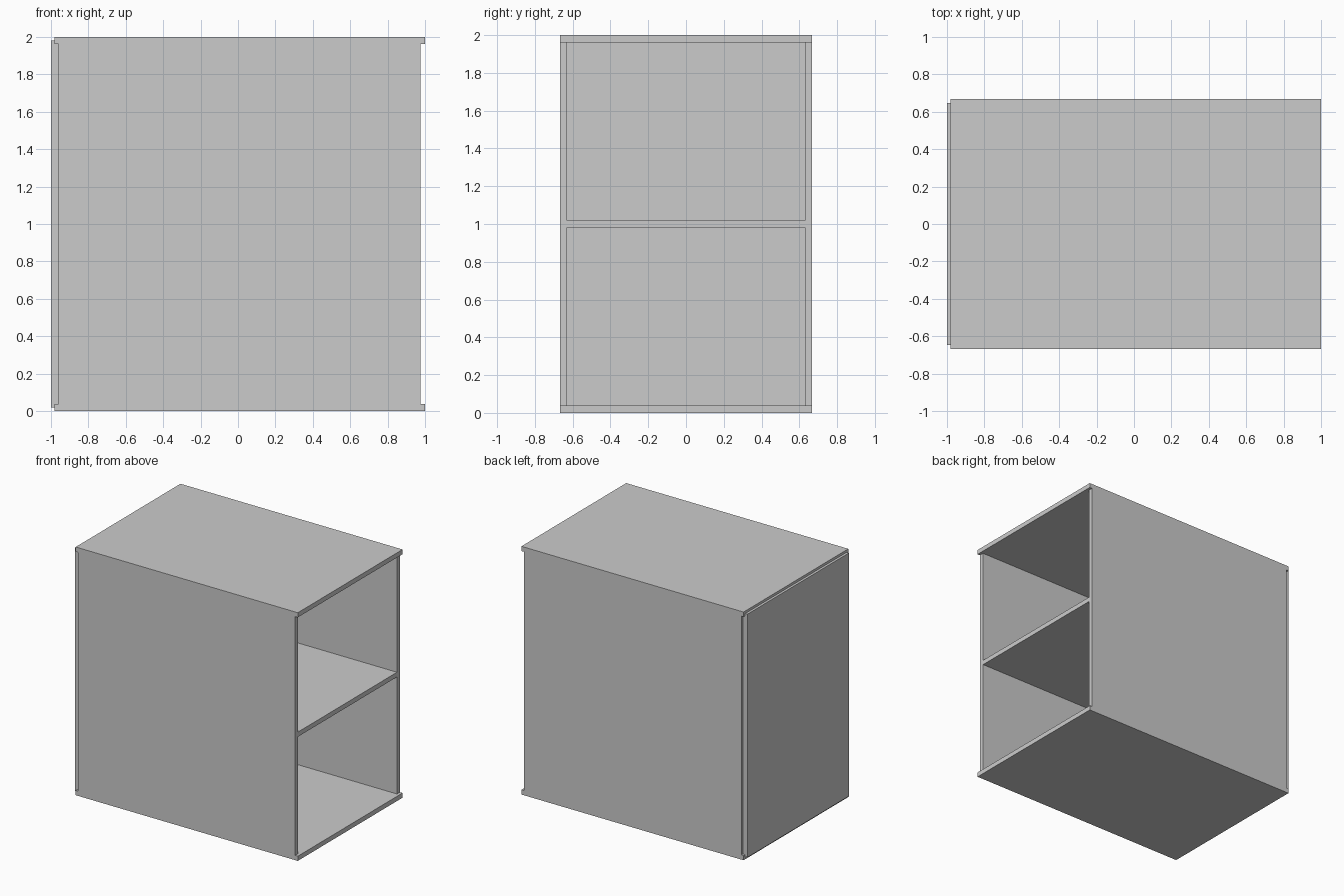
import bpy

if "Cube" in bpy.data.objects:
    bpy.data.objects.remove(bpy.data.objects["Cube"])

T = 0.038        # board thickness
W = 0.667        # half width of the cabinet
H = 2.0          # height


def board(name, x, y, z):
    """Box panel from (min, max) ranges on each axis."""
    bpy.ops.mesh.primitive_cube_add(
        size=1, location=[(a + b) / 2 for a, b in (x, y, z)])
    ob = bpy.context.object
    ob.name = ob.data.name = name
    ob.scale = [b - a for a, b in (x, y, z)]
    bpy.ops.object.transform_apply(location=False, rotation=False, scale=True)
    return ob


# Top and bottom boards, overhanging the open end
for name, z in (("bottom_panel", 0), ("top_panel", H - T)):
    board(name, (-0.98, 1.0), (-W, W), (z, z + T))

# Side walls between top and bottom
for name, y in (("front_side_panel", (-W, -W + T)), ("rear_side_panel", (W - T, W))):
    board(name, (-0.96, 0.977), y, (T, H - T))

# Middle shelf, flush with the open edge of the walls
board("middle_shelf", (-0.96, 0.977), (-W + T, W - T), (1 - T / 2, 1 + T / 2))

# Inset closing panel at the far end
board("back_panel", (-1.0, -0.96), (-0.646, 0.646), (0.02, 1.98))
